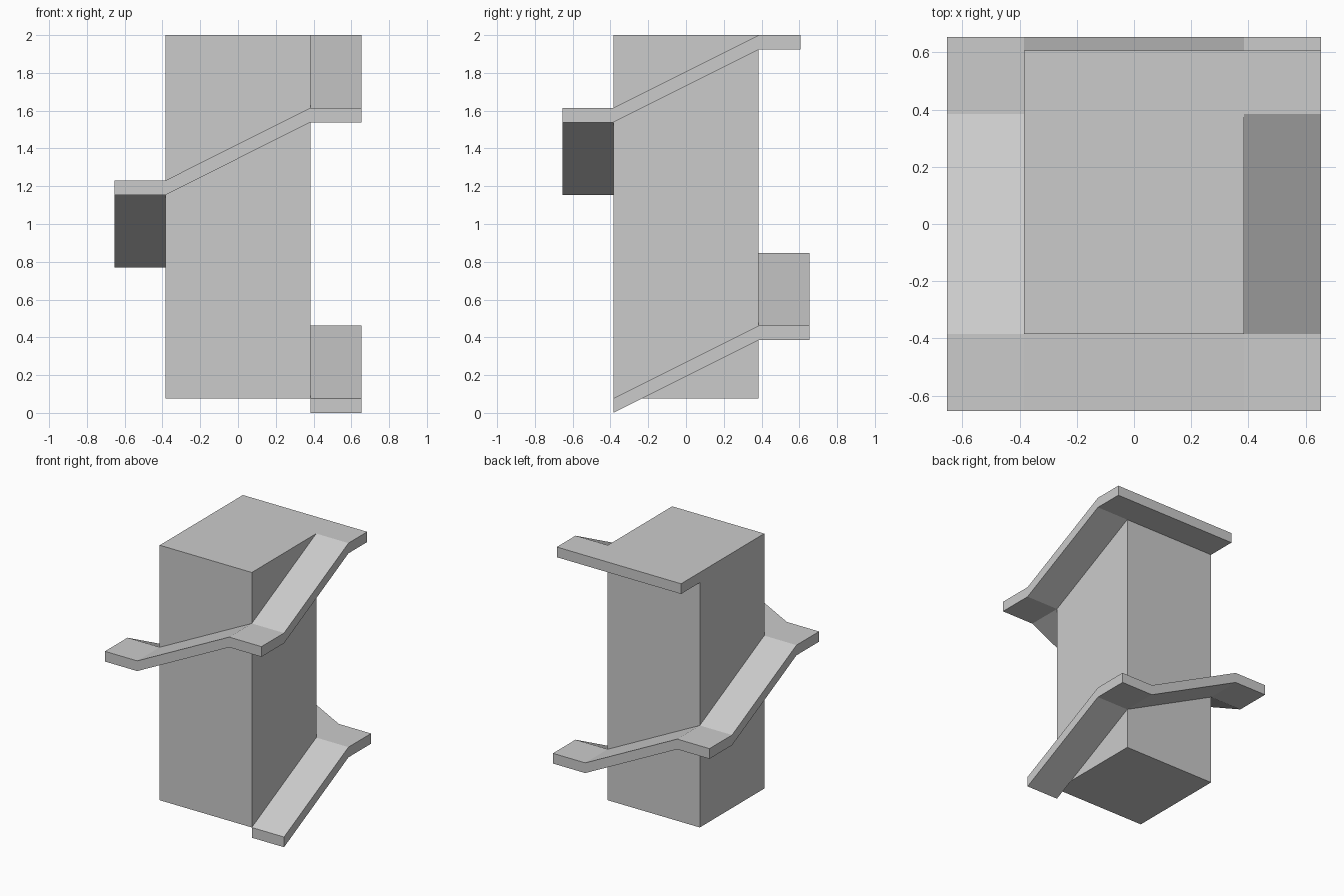
import bpy, bmesh
from mathutils import Matrix, Vector
from math import radians

if "Cube" in bpy.data.objects:
    bpy.data.objects.remove(bpy.data.objects["Cube"])

H, W = 0.384, 0.653      # tower half width, outer edge of walkway
T = 0.077                # walkway thickness
RISE = (2 - T) / 5       # climb of each flight
TOP_EDGE = 0.607         # outer edge of the top landing


def make_object(name, bm):
    bmesh.ops.recalc_face_normals(bm, faces=bm.faces)
    mesh = bpy.data.meshes.new(name)
    bm.to_mesh(mesh)
    bm.free()
    obj = bpy.data.objects.new(name, mesh)
    bpy.context.collection.objects.link(obj)
    return obj


# Square central tower
bm = bmesh.new()
bmesh.ops.create_cube(bm, size=1)
bmesh.ops.scale(bm, vec=(2 * H, 2 * H, 2 - T), verts=bm.verts)
bmesh.ops.translate(bm, vec=(0, 0, 1 + T / 2), verts=bm.verts)
make_object("tower", bm)

# Walkway surface: five sloped flights with corner landings
bm = bmesh.new()


def tread(x0, x1, y0, y1, z0, z1, turn):
    rot = Matrix.Rotation(radians(90 * turn), 3, 'Z')
    pts = [(x0, y0, z0), (x1, y0, z0), (x1, y1, z1), (x0, y1, z1)]
    bm.faces.new([bm.verts.new(rot @ Vector(p)) for p in pts])


for k in range(5):
    low, high = T + k * RISE, T + (k + 1) * RISE
    tread(H, W, -H, H, low, high, k)
    tread(H, W, H, TOP_EDGE if k == 4 else W, high, high, k)

# Top landing along the back of the tower
tread(-H, H, H, TOP_EDGE, 2, 2, 0)

# Join the treads and give them vertical thickness
bmesh.ops.remove_doubles(bm, verts=bm.verts, dist=0.0005)
ext = bmesh.ops.extrude_face_region(bm, geom=bm.faces[:])
verts = [v for v in ext["geom"] if isinstance(v, bmesh.types.BMVert)]
bmesh.ops.translate(bm, vec=(0, 0, -T), verts=verts)
make_object("spiral_walkway", bm)
